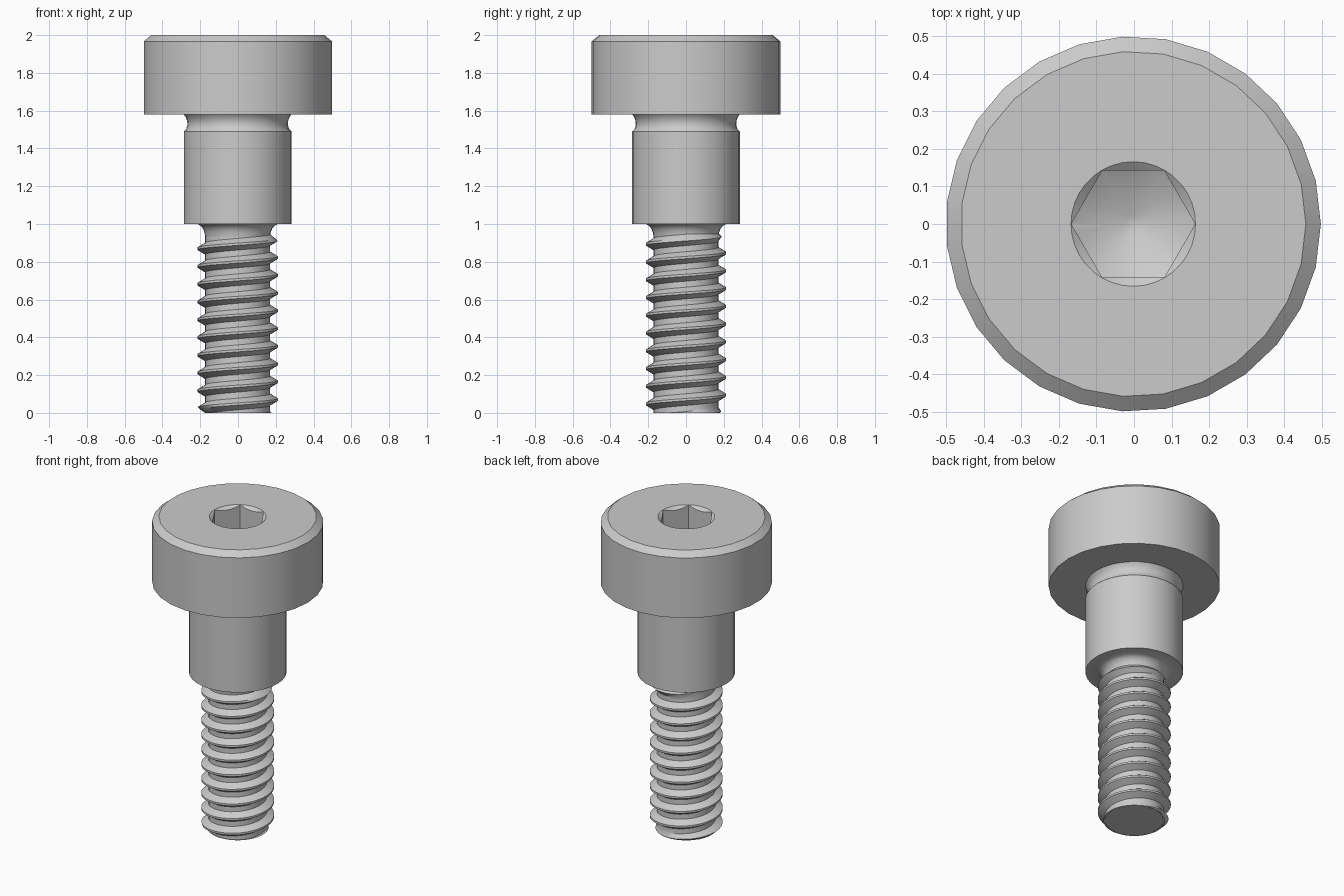
import bpy, bmesh, math

cube = bpy.data.objects.get("Cube")
if cube:
    bpy.data.objects.remove(cube, do_unlink=True)

SHIFT = -0.002  # the odd-sided head is centred by its bounds
steel = bpy.data.materials.new("steel_grey")
steel.use_nodes = True
GREY = (0.6, 0.6, 0.6, 1)
steel.diffuse_color = GREY
steel.node_tree.nodes["Principled BSDF"].inputs["Base Color"].default_value = GREY


def make_object(name, bm):
    bmesh.ops.recalc_face_normals(bm, faces=bm.faces)
    mesh = bpy.data.meshes.new(name)
    bm.to_mesh(mesh)
    bm.free()
    obj = bpy.data.objects.new(name, mesh)
    obj.location.x = SHIFT
    mesh.materials.append(steel)
    bpy.context.collection.objects.link(obj)
    return obj


def lathe(name, profile, sides):
    """Closed solid of revolution from (radius, z) points, bottom to top."""
    bm = bmesh.new()
    rings = []
    for r, z in profile:
        angles = [math.tau * i / sides for i in range(sides)]
        rings.append([bm.verts.new((r * math.cos(a), r * math.sin(a), z)) for a in angles])
    for low, high in zip(rings, rings[1:]):
        for i in range(sides):
            j = (i + 1) % sides
            bm.faces.new((low[i], low[j], high[j], high[i]))
    bm.faces.new(rings[0][::-1])
    bm.faces.new(rings[-1])
    return make_object(name, bm)


def activate(obj):
    bpy.ops.object.select_all(action="DESELECT")
    obj.select_set(True)
    bpy.context.view_layer.objects.active = obj


def boolean(target, tool, operation):
    mod = target.modifiers.new("cut", "BOOLEAN")
    mod.operation = operation
    mod.solver = "EXACT"
    mod.object = tool
    activate(target)
    bpy.ops.object.modifier_apply(modifier=mod.name)
    bpy.data.objects.remove(tool, do_unlink=True)


def smooth(obj, degrees=30):
    activate(obj)
    bpy.ops.object.shade_smooth_by_angle(angle=math.radians(degrees))


# Head with chamfered rim
head = lathe("head", [(0.5, 1.58), (0.5, 1.967), (0.46, 2.0)], 27)

# Hex socket with a drilled conical floor and a countersunk mouth
socket = lathe("socket_cutter", [(0.165, 1.6), (0.165, 2.1)], 6)
drill = lathe("drill_cutter", [(0.023, 1.69), (0.25, 1.82), (0.25, 2.2)], 36)
boolean(socket, drill, "INTERSECT")
boolean(head, socket, "DIFFERENCE")
mouth = lathe("mouth_cutter", [(0.116, 1.96), (0.166, 2.0), (0.191, 2.02)], 36)
boolean(head, mouth, "DIFFERENCE")
smooth(head)

# Shoulder with the relief groove below the head and the fillet above the thread
fillet = [(0.172, 0.93), (0.175, 0.955), (0.183, 0.975), (0.195, 0.99), (0.212, 1.0)]
groove = [(0.285, 1.49), (0.272, 1.503), (0.266, 1.525), (0.267, 1.545),
          (0.274, 1.565), (0.285, 1.58)]
shoulder = lathe("shoulder", fillet + [(0.285, 1.0)] + groove, 32)
smooth(shoulder, 35)

# Right-hand helical thread, trimmed at the tip and run out at the top
PITCH, ROOT, CREST, TOP, TIP = 0.094, 0.172, 0.213, 0.95, 0.18
STEPS = 36
tooth = [(0.0, ROOT), (0.17, ROOT), (0.435, CREST), (0.565, CREST), (0.83, ROOT), (1.0, ROOT)]
bm = bmesh.new()
previous = None
for step in range(-2 * STEPS, int((TOP / PITCH + 1) * STEPS)):
    angle = math.tau * step / STEPS
    column = []
    for offset, radius in tooth:
        z = min(max(PITCH * (step / STEPS + offset + 0.25), 0), TOP)
        r = min(radius, TIP + z, ROOT + TOP - z)
        column.append(bm.verts.new((r * math.cos(angle), r * math.sin(angle), z)))
    if previous:
        for k in range(len(tooth) - 1):
            bm.faces.new((previous[k], column[k], column[k + 1], previous[k + 1]))
    previous = column
bmesh.ops.remove_doubles(bm, verts=bm.verts, dist=0.0002)
bmesh.ops.dissolve_degenerate(bm, edges=bm.edges, dist=0.0002)
thread = make_object("thread", bm)
smooth(thread)

# Solid core closing the tip
core = lathe("thread_core", [(0.171, 0.0), (0.171, 0.96)], STEPS)
smooth(core)
